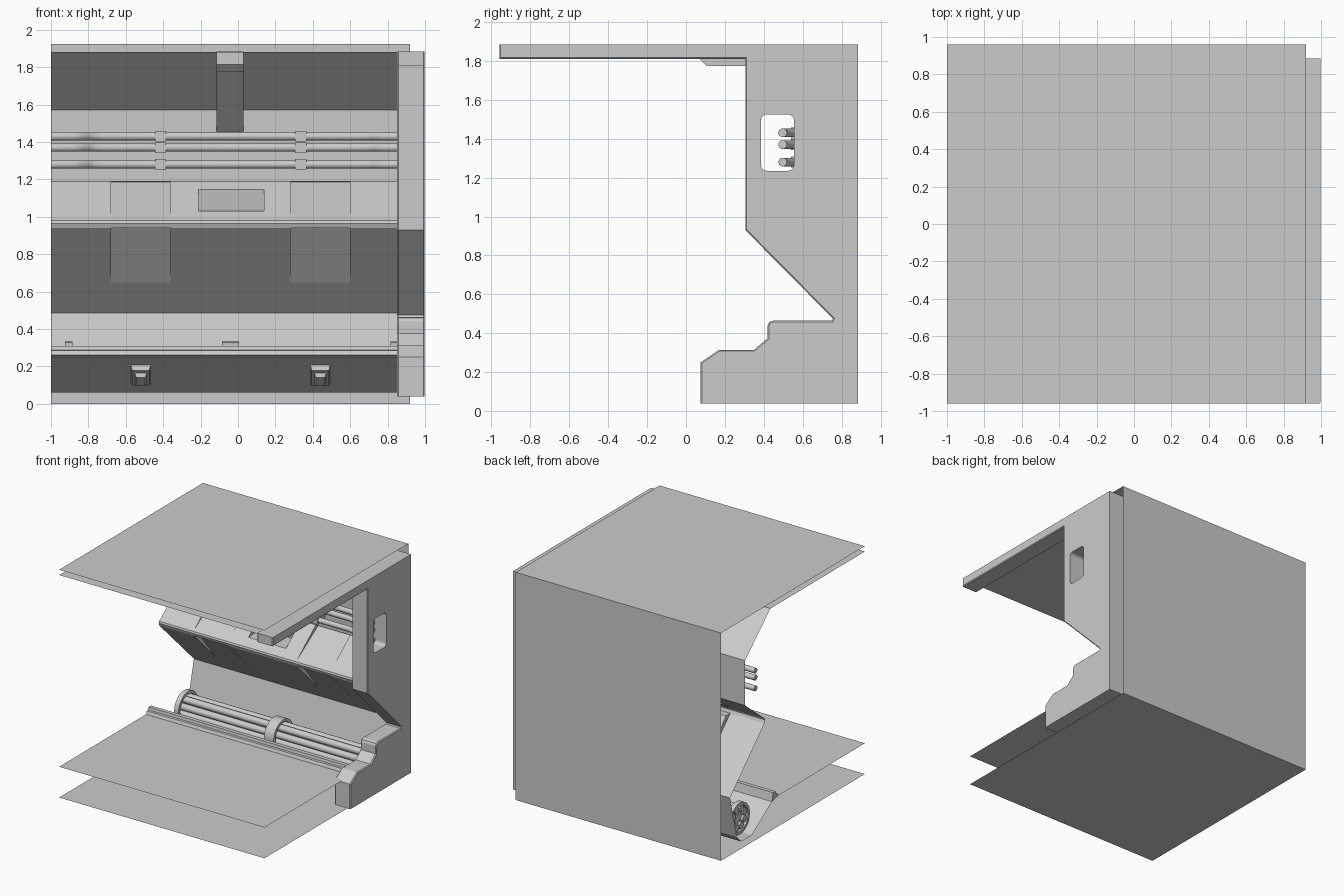
import bpy, bmesh
from math import pi, cos, sin

if "Cube" in bpy.data.objects:
    bpy.data.objects.remove(bpy.data.objects["Cube"])

MID = -0.04                      # centre line of the wall unit
X0, X1 = -1.0, 0.92


def finish(name, bm):
    me = bpy.data.meshes.new(name)
    bmesh.ops.remove_doubles(bm, verts=bm.verts[:], dist=1e-5)
    bm.to_mesh(me)
    bm.free()
    ob = bpy.data.objects.new(name, me)
    bpy.context.collection.objects.link(ob)
    return ob


def strip(bm, x0, x1, prof):
    """Open sheet: (y, z) profile swept along x."""
    a = [bm.verts.new((x0, y, z)) for y, z in prof]
    b = [bm.verts.new((x1, y, z)) for y, z in prof]
    for i in range(len(prof) - 1):
        bm.faces.new((a[i], b[i], b[i + 1], a[i + 1]))


def prism(name, x0, x1, prof):
    """Closed solid: (y, z) outline extruded along x."""
    bm = bmesh.new()
    f = bm.faces.new([bm.verts.new((x0, y, z)) for y, z in prof])
    r = bmesh.ops.extrude_face_region(bm, geom=[f])
    bmesh.ops.translate(bm, vec=(x1 - x0, 0, 0),
                        verts=[v for v in r['geom'] if isinstance(v, bmesh.types.BMVert)])
    bmesh.ops.recalc_face_normals(bm, faces=bm.faces[:])
    return finish(name, bm)


def rod(name, x0, x1, y, z, r, sides=20, hollow=0):
    bpy.ops.mesh.primitive_cylinder_add(
        vertices=sides, radius=r, depth=x1 - x0, location=((x0 + x1) / 2, y, z),
        rotation=(0, pi / 2, 0), end_fill_type='NOTHING' if hollow else 'NGON')
    ob = bpy.context.object
    ob.name = name
    if hollow:
        m = ob.modifiers.new('wall', 'SOLIDIFY')
        m.thickness = hollow
        bpy.ops.object.modifier_apply(modifier=m.name)
    bpy.ops.object.shade_smooth_by_angle()
    return ob


# Outer sheets: roof, back wall, ground
bm = bmesh.new()
strip(bm, X0, X1, [(-.96, 1.925), (.96, 1.925), (.96, 0), (-.96, 0)])
finish('outer_shell', bm)

# Inner lining: ceiling, slope, wall, desk, overhang, roller trough, floor
upper = [(-.96, 1.88), (.30, 1.88), (.64, 1.57), (.64, 1.19)]
lip = [(.39, .99), (.375, .98), (.37, .965), (.38, .94)]
lower = [(.84, .485), (.75, .12), (.69, .06), (.55, .06), (.25, .26), (-.96, .26)]
plain = upper + lip + lower
tray_top = [(.64, 1.19), (.69, 1.185), (.39, .99)]
tray_under = [(.38, .94), (.44, .94), (.673, .65)]
tray = upper + tray_top[1:] + lip[1:] + tray_under[1:] + lower
slot_cut = [(.584, 1.145), (.60, 1.04), (.44, 1.03)]
slot = upper + slot_cut + lip + lower
bm = bmesh.new()
cols = [(X0, -.68, plain), (-.68, -.36, tray), (-.36, -.21, plain), (-.21, .14, slot),
        (.14, .28, plain), (.28, .60, tray), (.60, X1, plain)]
for a, b, p in cols:
    strip(bm, a, b, p)
    sides = [tray_top, tray_under] if p is tray else [slot_cut] if p is slot else []
    for s in sides:                                  # recess cheeks
        for x in (a, b):
            bm.faces.new([bm.verts.new((x, y, z)) for y, z in s])
finish('inner_lining', bm)

# Side panel with long top arm, chamfered front edges and a window
prof = [(-.96, 1.885), (-.96, 1.81), (.305, 1.81), (.305, .93), (.755, .475), (.75, .465),
        (.45, .465), (.428, .458), (.42, .44), (.42, .375), (.35, .315), (.17, .315),
        (.075, .25), (.075, .04), (.885, .04), (.885, 1.885)]
panel = prism('side_panel', .85, .998, prof)
bm = bmesh.new()
bm.from_mesh(panel.data)
edges = []
for e in bm.edges:
    p, q = e.verts[0].co, e.verts[1].co
    outer = any(abs(p[k] - c) < 1e-4 and abs(q[k] - c) < 1e-4
                for k, c in ((1, .885), (2, 1.885), (2, .04)))
    if abs(p.x - q.x) < 1e-5 and not outer:
        edges.append(e)
bmesh.ops.bevel(bm, geom=edges, offset=.007, segments=1, affect='EDGES')
bm.to_mesh(panel.data)
bm.free()
hole = []
for cy, cz, a0 in ((.525, 1.495, 0), (.415, 1.495, 1), (.415, 1.265, 2), (.525, 1.265, 3)):
    hole += [(cy + .03 * cos((a0 + k / 4) * pi / 2), cz + .03 * sin((a0 + k / 4) * pi / 2))
             for k in range(5)]
cutter = prism('window_cutter', .7, 1.2, hole)
cutter.hide_render = True
m = panel.modifiers.new('window', 'BOOLEAN')
m.operation, m.object, m.solver = 'DIFFERENCE', cutter, 'EXACT'
bpy.context.view_layer.objects.active = panel
bpy.ops.object.modifier_apply(modifier=m.name)
bpy.data.objects.remove(cutter)

# Ceiling rib running down the slope
prism('ceiling_rib', -.115, .03, [(.065, 1.88), (.065, 1.815), (.105, 1.775), (.31, 1.775),
                                  (.64, 1.455), (.66, 1.57), (.30, 1.885)])

# Floor rail in front of the trough
prism('floor_rail', X0, .86, [(.20, .26), (.21, .285), (.228, .287), (.232, .31),
                              (.265, .31), (.28, .24)])

# Wall pipes, bent forward at both ends, with clips
for i, z in enumerate((1.43, 1.37, 1.28)):
    half = [(.96, .497), (.84, .497), (.80, .51), (.77, .54), (.73, .56), (.69, .567)]
    pts = [(MID - x, y, z) for x, y in half] + [(MID + x, y, z) for x, y in reversed(half)]
    cu = bpy.data.curves.new('wall_pipe', 'CURVE')
    cu.dimensions, cu.bevel_depth, cu.bevel_resolution, cu.use_fill_caps = '3D', .023, 3, True
    sp = cu.splines.new('POLY')
    sp.points.add(len(pts) - 1)
    for p, co in zip(sp.points, pts):
        p.co = (*co, 1)
    sp.use_smooth = True
    bpy.context.collection.objects.link(bpy.data.objects.new(f'wall_pipe_{i + 1}', cu))
    for x in (-.415, .335):
        prism('pipe_clip', x - .03, x + .03, [(.54, z - .028), (.54, z + .028),
                                              (.645, z + .028), (.645, z - .028)])

# Roller: rod bundle held by three rings
RY, RZ = .60, .20
for k in range(8):
    a = k * pi / 4 + pi / 8
    rod('roller_rod', -.92, .85, RY + .078 * cos(a), RZ + .078 * sin(a), .028, 12)
rod('roller_core', -.90, .85, RY, RZ, .055, 16)
for n, a, b in (('left', -.925, -.885), ('middle', -.085, .005), ('right', .815, .855)):
    rod(f'roller_ring_{n}', a, b, RY, RZ, .132, 32, .024)

# Square sockets on the underside of the trough
for x in (-.52, .44):
    for r1, r2, out in ((.075, .065, .012), (.048, .034, .035)):
        bm = bmesh.new()
        bmesh.ops.create_cone(bm, cap_ends=True, segments=4, radius1=r1, radius2=r2, depth=.03)
        for v in bm.verts:                            # square it to the axes
            px, py = v.co.x, v.co.y
            v.co.x, v.co.y = (px - py) * .7071, (px + py) * .7071 * 1.6
        ob = finish('trough_socket', bm)
        ob.rotation_euler.x = pi - .588
        ob.location = (x, .40 - .555 * out, .16 - .83 * out)
